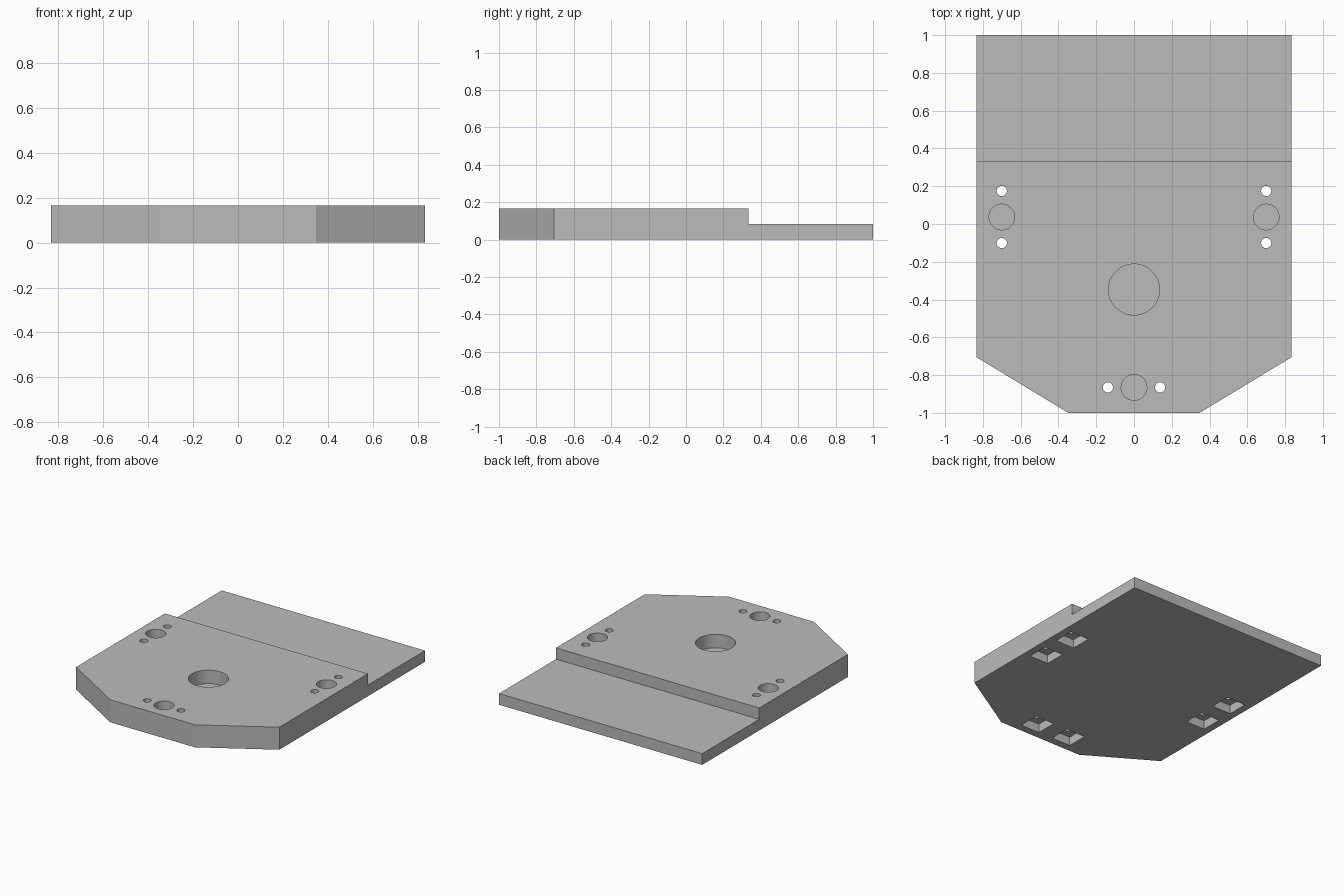
import bpy
import bmesh
import math
from mathutils import Matrix

cube = bpy.data.objects.get("Cube")
if cube:
    bpy.data.objects.remove(cube, do_unlink=True)

HALF_W, THICK, STEP_Z, STEP_Y = 0.833, 0.167, 0.083, 0.333
BORE_DEPTH, POCKET_DEPTH, POCKET_SIDE = 0.1, 0.065, 0.156
SPACING = 0.138

grey = bpy.data.materials.new("plain_grey")
grey.use_nodes = True
colour = (0.5, 0.5, 0.5, 1)
grey.diffuse_color = colour
grey.node_tree.nodes["Principled BSDF"].inputs["Base Color"].default_value = colour


def make_object(name, bm):
    bmesh.ops.recalc_face_normals(bm, faces=bm.faces)
    mesh = bpy.data.meshes.new(name)
    bm.to_mesh(mesh)
    bm.free()
    mesh.materials.append(grey)
    obj = bpy.data.objects.new(name, mesh)
    bpy.context.collection.objects.link(obj)
    return obj


def add_cylinder(bm, x, y, radius, low, high, sides=48):
    bmesh.ops.create_cone(bm, cap_ends=True, segments=sides, radius1=radius, radius2=radius,
                          depth=high - low, matrix=Matrix.Translation((x, y, (low + high) / 2)))


def add_box(bm, low, high):
    size = [b - a for a, b in zip(low, high)]
    centre = [(a + b) / 2 for a, b in zip(low, high)]
    bmesh.ops.create_cube(bm, size=1, matrix=Matrix.Translation(centre) @ Matrix.Diagonal((*size, 1)))


# Plate outline with two clipped front corners
half = [(HALF_W, 1), (HALF_W, -0.706), (0.347, -1)]
outline = half + [(-x, y) for x, y in reversed(half)]
bm = bmesh.new()
face = bm.faces.new([bm.verts.new((x, y, 0)) for x, y in outline])
top = bmesh.ops.extrude_face_region(bm, geom=[face])["geom"]
bmesh.ops.translate(bm, vec=(0, 0, THICK), verts=[v for v in top if isinstance(v, bmesh.types.BMVert)])
plate = make_object("base_plate", bm)

# Three mounts: bore centre and direction of its screw pair
mounts = [(0.7, 0.037, 0, 1), (-0.7, 0.037, 0, 1), (0, -0.865, 1, 0)]
screws = [(x + s * SPACING * dx, y + s * SPACING * dy)
          for x, y, dx, dy in mounts for s in (-1, 1)]

# Lowered rear shelf
shelf = bmesh.new()
add_box(shelf, (-1, STEP_Y, STEP_Z), (1, 1.2, 0.3))

# Blind bores in the top face
bores = bmesh.new()
add_cylinder(bores, 0, -0.347, 0.135, THICK - BORE_DEPTH, 0.3, 64)
for x, y, _, _ in mounts:
    add_cylinder(bores, x, y, 0.068, THICK - BORE_DEPTH, 0.3)

# Through screw holes and square pockets beneath them
holes, pockets = bmesh.new(), bmesh.new()
h = POCKET_SIDE / 2
for x, y in screws:
    add_cylinder(holes, x, y, 0.027, -0.1, 0.3, 32)
    add_box(pockets, (x - h, y - h, -0.1), (x + h, y + h, POCKET_DEPTH))

bpy.ops.object.select_all(action="DESELECT")
plate.select_set(True)
bpy.context.view_layer.objects.active = plate
for name, cutter_bm in (("shelf_cutter", shelf), ("bore_cutter", bores),
                        ("pocket_cutter", pockets), ("screw_hole_cutter", holes)):
    cutter = make_object(name, cutter_bm)
    cutter.hide_render = True
    mod = plate.modifiers.new(name, "BOOLEAN")
    mod.operation, mod.solver, mod.object = "DIFFERENCE", "EXACT", cutter
    bpy.ops.object.modifier_apply(modifier=mod.name)
    bpy.data.objects.remove(cutter, do_unlink=True)

# Smooth bore walls, crisp edges
bpy.ops.object.shade_smooth_by_angle(angle=math.radians(25))
